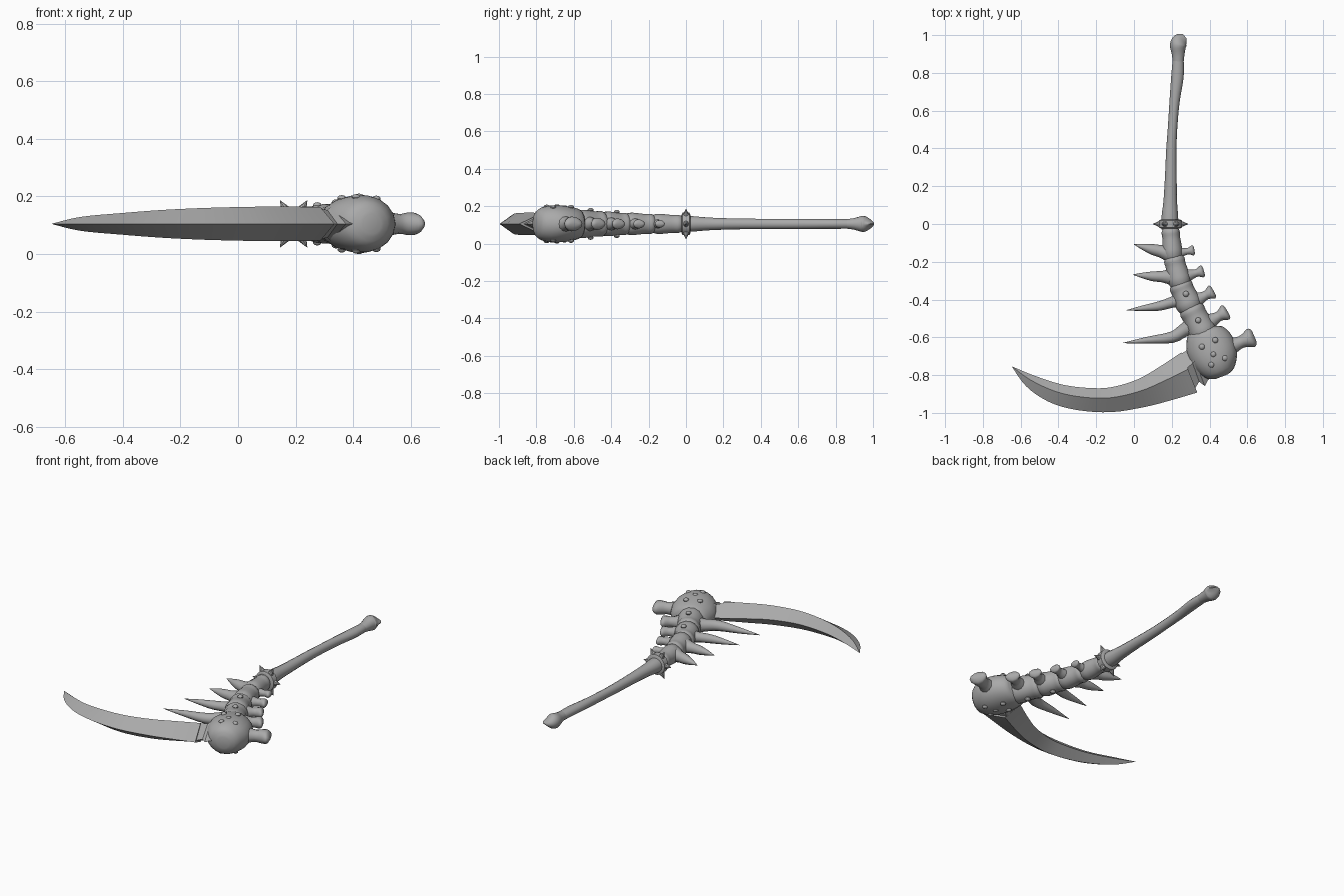
import bpy, bmesh, math
from mathutils import Vector, Matrix

if "Cube" in bpy.data.objects:
    bpy.data.objects.remove(bpy.data.objects["Cube"])

CZ = 0.105  # height of the symmetry plane
grey = bpy.data.materials.new("bone grey")
grey.diffuse_color = (0.4, 0.4, 0.4, 1)
grey.use_nodes = True
grey.node_tree.nodes["Principled BSDF"].inputs["Base Color"].default_value = grey.diffuse_color


def finish(name, bm, angle=40):
    bmesh.ops.recalc_face_normals(bm, faces=bm.faces)
    me = bpy.data.meshes.new(name)
    bm.to_mesh(me)
    bm.free()
    me.materials.append(grey)
    ob = bpy.data.objects.new(name, me)
    bpy.context.collection.objects.link(ob)
    bpy.ops.object.select_all(action='DESELECT')
    ob.select_set(True)
    bpy.context.view_layer.objects.active = ob
    bpy.ops.object.shade_smooth_by_angle(angle=math.radians(angle))
    return ob


def resample(rows, steps):
    """Smooth curve through rows of numbers."""
    if steps < 2:
        return rows
    out = []
    for i in range(len(rows) - 1):
        a, b = rows[max(i - 1, 0)], rows[i]
        c, d = rows[i + 1], rows[min(i + 2, len(rows) - 1)]
        for k in range(steps):
            t = k / steps
            out.append([0.5 * (2 * q + (r - p) * t + (2 * p - 5 * q + 4 * r - s) * t * t
                               + (3 * q - p - 3 * r + s) * t ** 3)
                        for p, q, r, s in zip(a, b, c, d)])
    return out + [rows[-1]]


def loft(name, rings, angle=40):
    bm = bmesh.new()
    vs = [[bm.verts.new(p) for p in ring] for ring in rings]
    n = len(vs[0])
    for a, b in zip(vs, vs[1:]):
        for i in range(n):
            bm.faces.new((a[i], a[(i + 1) % n], b[(i + 1) % n], b[i]))
    bm.faces.new(vs[0])
    bm.faces.new(vs[-1])
    return finish(name, bm, angle)


def tube(name, rows, sides=14, steps=3, angle=40):
    """Rows are x, y, half width, half height along a path in the flat plane."""
    rows = resample(rows, steps)
    rings = []
    for i, (x, y, w, h) in enumerate(rows):
        a, b = rows[max(i - 1, 0)], rows[min(i + 1, len(rows) - 1)]
        t = Vector((b[0] - a[0], b[1] - a[1])).normalized()
        w, h = max(w, 0.001), max(h, 0.001)
        rings.append([(x - t.y * w * math.cos(f), y + t.x * w * math.cos(f), CZ + h * math.sin(f))
                      for f in (2 * math.pi * k / sides for k in range(sides))])
    return loft(name, rings, angle)


# handle shaft with a bone-end pommel
tube("handle", [(.19, -.03, .045, .045), (.19, .04, .044, .042), (.192, .12, .036, .035),
                (.195, .25, .031, .03), (.198, .4, .027, .028), (.205, .52, .025, .027),
                (.215, .65, .027, .027), (.23, .78, .033, .027), (.234, .87, .029, .026)])
tube("pommel", [(.234, .86, .029, .026), (.234, .9, .034, .032), (.233, .945, .043, .044),
                (.243, .968, .042, .034), (.256, .982, .032, .017), (.27, .993, .014, .003)])

# spiked collar
tube("collar", [(.193, .024, .05, .05), (.193, .018, .061, .061),
                (.193, -.018, .061, .061), (.193, -.024, .05, .05)], 18, 1)
for k in range(6):
    bm = bmesh.new()
    bmesh.ops.create_cone(bm, cap_ends=True, segments=8, radius1=.02, radius2=.0005, depth=.045)
    turn = Matrix.Rotation(k * math.pi / 3, 4, 'Y') @ Matrix.Rotation(math.pi / 2, 4, 'Y')
    bm.transform(Matrix.Translation((.193, 0, CZ)) @ turn @ Matrix.Translation((0, 0, .072)))
    finish("collar_spike", bm)

# overlapping vertebrae: start, end, half width, half height
bones = [((.192, -.02), (.208, -.19), .052, .054), ((.208, -.17), (.25, -.335), .06, .06),
         ((.24, -.31), (.305, -.46), .068, .066), ((.295, -.435), (.385, -.61), .074, .076)]
profile = [(0, .72), (.12, .92), (.3, .9), (.55, .98), (.75, 1.02), (.92, .9), (1, .7)]
for (ax, ay), (bx, by), w, h in bones:
    tube("vertebra", [(ax + (bx - ax) * t, ay + (by - ay) * t, w * s, h * s) for t, s in profile])

# head block at the end of the spine
tube("head", [(.365, -.555, .07, .06), (.372, -.578, .1, .08), (.395, -.63, .126, .093),
              (.42, -.69, .13, .1), (.44, -.745, .112, .096), (.458, -.79, .078, .074),
              (.465, -.808, .035, .035)], 18)

# curved thorns: base, bend, tip, radius
thorns = [((.19, -.155), (.1, -.135), (0, -.108), .04), ((.2, -.28), (.1, -.277), (-.005, -.268), .036),
          ((.27, -.395), (.13, -.435), (-.04, -.457), .034), ((.33, -.525), (.2, -.6), (-.06, -.63), .042)]
for b, m, t, r in thorns:
    tube("thorn", [(*b, r * 1.25, r * 1.2), ((b[0] + m[0]) / 2, (b[1] + m[1]) / 2, r * .85, r * .85),
                   (*m, r * .72, r * .72), ((m[0] + t[0]) / 2, (m[1] + t[1]) / 2, r * .42, r * .42),
                   (*t, .001, .001)], 10)

# bone knobs opposite the thorns: base, end, radius
knobs = [((.22, -.155), (.32, -.138), .024), ((.26, -.28), (.37, -.248), .029),
         ((.31, -.415), (.422, -.355), .034), ((.37, -.535), (.495, -.462), .038),
         ((.45, -.675), (.637, -.595), .046)]
for (ax, ay), (bx, by), r in knobs:
    shape = [(0, 1.3, 1.2), (.3, 1.05, 1), (.58, .72, .75), (.74, .82, .85),
             (.9, 1.12, .8), (.98, .9, .4), (1, .55, .1)]
    tube("knob", [(ax + (bx - ax) * t, ay + (by - ay) * t, r * w, r * h) for t, w, h in shape], 12)

# round studs on both flat sides
studs = [(.275, -.37, .064), (.34, -.51, .074)]
for x, y in [(.36, -.65), (.43, -.615), (.42, -.69), (.48, -.71), (.41, -.745)]:
    d = (x - .42) * .94 + (y + .69) * .33  # distance from the head axis
    studs.append((x, y, .094 * math.sqrt(1 - (d / .13) ** 2)))
for x, y, h in studs:
    for side in (-1, 1):
        bm = bmesh.new()
        bmesh.ops.create_uvsphere(bm, u_segments=10, v_segments=6, radius=.016)
        bm.transform(Matrix.Translation((x, y, CZ + side * h)) @ Matrix.Diagonal((1, 1, .7, 1)))
        finish("stud", bm)


def blade(name, rows, steps):
    """Rows are outer x, y, inner x, y, half thickness; diamond section."""
    rings = []
    for ox, oy, ix, iy, h in resample(rows, steps):
        rx, ry = ix + (ox - ix) * .42, iy + (oy - iy) * .42
        rings.append([(ox, oy, CZ), (rx, ry, CZ + h), (ix, iy, CZ), (rx, ry, CZ - h)])
    loft(name, rings, 30)


# scythe blade and its jagged root
blade("blade", [(-.645, -.757, -.643, -.755, .001), (-.57, -.86, -.53, -.802, .024),
                (-.45, -.942, -.38, -.85, .037), (-.3, -.985, -.24, -.868, .048),
                (-.12, -.996, -.12, -.864, .055), (.06, -.968, .02, -.822, .059),
                (.2, -.932, .14, -.753, .06), (.335, -.892, .25, -.68, .058)], 4)
blade("blade_root", [(.315, -.885, .23, -.7, .056), (.345, -.835, .285, -.665, .048),
                     (.375, -.858, .285, -.625, .06), (.39, -.83, .31, -.62, .06),
                     (.44, -.77, .37, -.61, .05)], 1)
